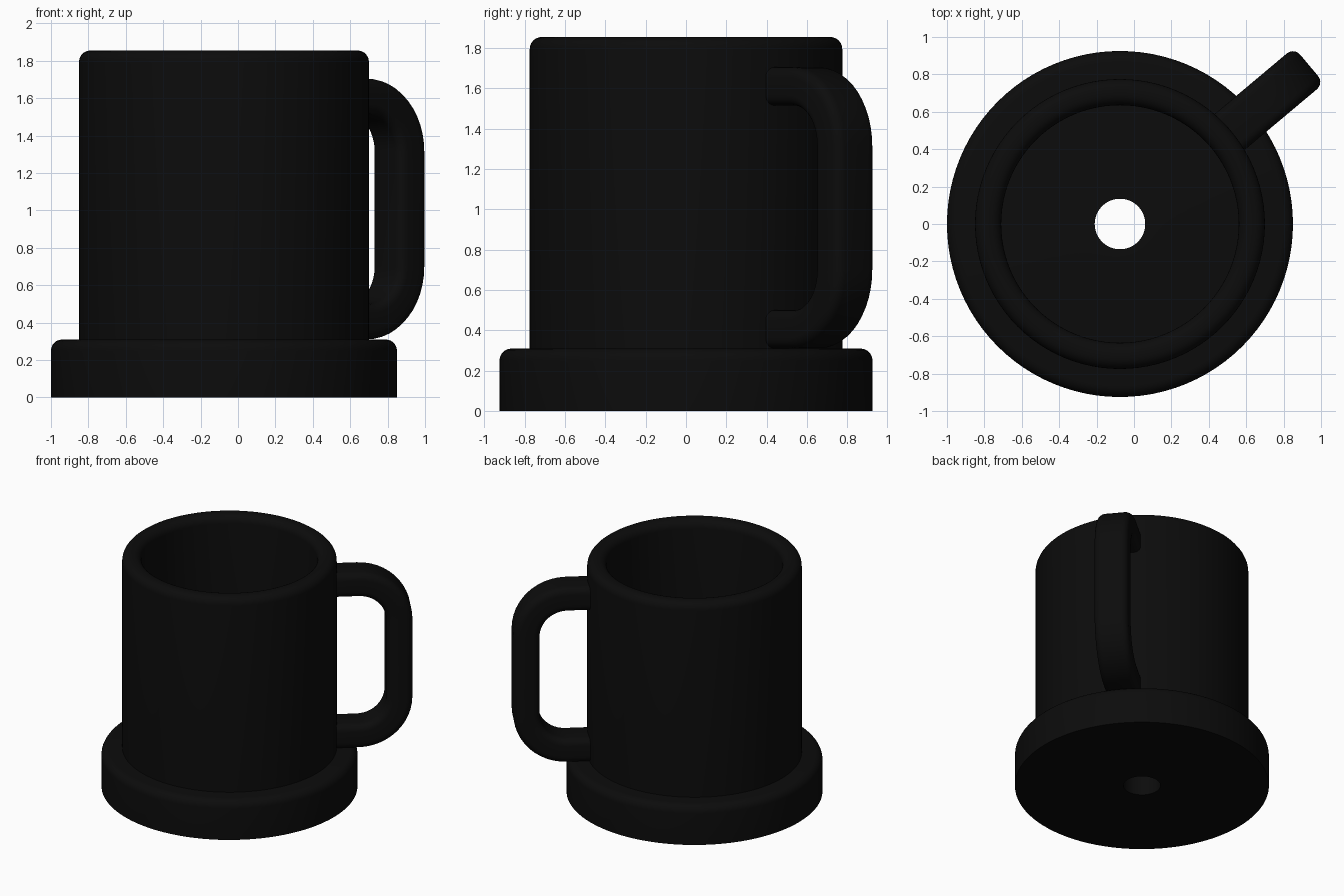
import bpy, bmesh, math
from mathutils import Vector

if "Cube" in bpy.data.objects:
    bpy.data.objects.remove(bpy.data.objects["Cube"])

CX = -0.075                  # axis of the round body
HANDLE_ANGLE = math.radians(40)

black = bpy.data.materials.new("matte black")
black.diffuse_color = (0.0035, 0.0035, 0.0035, 1)
black.use_nodes = True
black.node_tree.nodes["Principled BSDF"].inputs["Base Color"].default_value = black.diffuse_color


def arc(cx, cz, r, a0, a1, n):
    """Points on an arc, angles in degrees."""
    pts = []
    for i in range(n + 1):
        a = math.radians(a0 + (a1 - a0) * i / n)
        pts.append((cx + r * math.cos(a), cz + r * math.sin(a)))
    return pts


def finish(name, bm):
    bmesh.ops.recalc_face_normals(bm, faces=bm.faces)
    mesh = bpy.data.meshes.new(name)
    bm.to_mesh(mesh)
    bm.free()
    mesh.materials.append(black)
    ob = bpy.data.objects.new(name, mesh)
    bpy.context.collection.objects.link(ob)
    ob.location.x = CX
    bpy.ops.object.select_all(action='DESELECT')
    ob.select_set(True)
    bpy.context.view_layer.objects.active = ob
    bpy.ops.object.shade_smooth_by_angle(angle=math.radians(35))
    return ob


def skin(bm, rings, closed):
    """Bridge successive closed rings of points with quads."""
    vs = [[bm.verts.new(p) for p in ring] for ring in rings]
    n = len(vs[0])
    for k in range(len(vs) if closed else len(vs) - 1):
        a, b = vs[k], vs[(k + 1) % len(vs)]
        for i in range(n):
            j = (i + 1) % n
            bm.faces.new((a[i], a[j], b[j], b[i]))
    if not closed:
        bm.faces.new(vs[0])
        bm.faces.new(vs[-1])


def lathe(name, profile, sides=96):
    """Revolve a closed (radius, z) profile around the body axis."""
    bm = bmesh.new()
    rings = []
    for k in range(sides):
        a = 2 * math.pi * k / sides
        rings.append([(r * math.cos(a), r * math.sin(a), z) for r, z in profile])
    skin(bm, rings, True)
    return finish(name, bm)


# Wide base disc with rounded top edge and a drain hole
lathe("base", [(0.135, 0), (0.925, 0)]
      + arc(0.865, 0.25, 0.06, 0, 90, 6) + [(0.135, 0.31)])

# Open cup wall with a rounded rim
lathe("cup_wall", [(0.635, 0.28), (0.775, 0.28)]
      + arc(0.715, 1.795, 0.06, 0, 90, 6)
      + arc(0.695, 1.795, 0.06, 90, 180, 6))

# Handle: rounded rectangular section swept along a C-shaped path
R_OUT, Z_LO, Z_HI, T, W, BEND = 1.32, 0.31, 1.705, 0.19, 0.25, 0.295
mid_r, lo, hi = R_OUT - T / 2, Z_LO + T / 2, Z_HI - T / 2
path = ([(0.70, hi)] + arc(mid_r - BEND, hi - BEND, BEND, 90, 0, 12)
        + arc(mid_r - BEND, lo + BEND, BEND, 0, -90, 12) + [(0.70, lo)])
b = 0.05
section = []
for sx, sy, a0 in ((1, 1, 0), (-1, 1, 90), (-1, -1, 180), (1, -1, 270)):
    section += arc(sx * (W / 2 - b), sy * (T / 2 - b), b, a0, a0 + 90, 5)
radial = Vector((math.cos(HANDLE_ANGLE), math.sin(HANDLE_ANGLE), 0))
side = Vector((-radial.y, radial.x, 0))
up = Vector((0, 0, 1))
rings = []
for i, (r, z) in enumerate(path):
    p, q = path[max(i - 1, 0)], path[min(i + 1, len(path) - 1)]
    if i in (1, len(path) - 2):      # straight ends meet the bends squarely
        tangent = Vector((1 if i == 1 else -1, 0))
    elif i in (13, 14):
        tangent = Vector((0, -1))
    else:
        tangent = Vector((q[0] - p[0], q[1] - p[1])).normalized()
    normal = radial * -tangent.y + up * tangent.x
    rings.append([radial * r + up * z + side * u + normal * v for u, v in section])
bm = bmesh.new()
skin(bm, rings, False)
finish("handle", bm)
